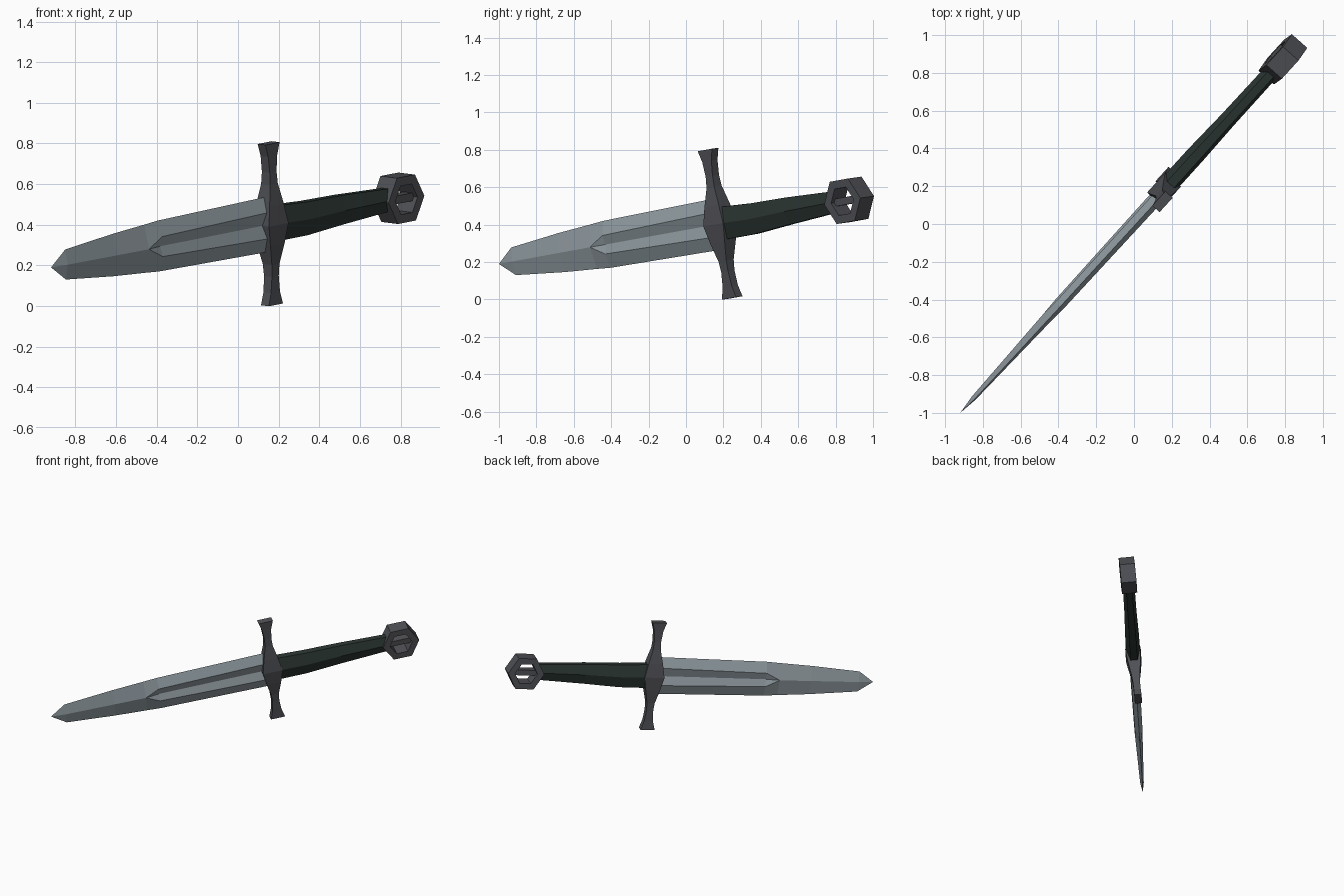
import bpy, bmesh, math
from mathutils import Vector

if "Cube" in bpy.data.objects:
    bpy.data.objects.remove(bpy.data.objects["Cube"])

# Dagger frame: u runs tip to pommel, w across the blade width, n through its thickness
TIP = Vector((-0.92, -1.0, 0.19))
U = Vector((0.668, 0.732, 0.133)).normalized()
W = Vector((-0.021, -0.161, 0.987))
W = (W - U * W.dot(U)).normalized()
N = U.cross(W)


def material(name, rgb):
    m = bpy.data.materials.new(name)
    m.diffuse_color = (*rgb, 1)
    m.use_nodes = True
    m.node_tree.nodes["Principled BSDF"].inputs["Base Color"].default_value = m.diffuse_color
    return m


STEEL = material("blade_steel", (0.29, 0.34, 0.37))
IRON = material("dark_iron", (0.08, 0.082, 0.093))
LEATHER = material("dark_green_leather", (0.024, 0.036, 0.032))


def loft(name, sections, mat, closed=False):
    """Bridge equal-length loops of (s, w, n) points; cap the ends unless closed."""
    bm = bmesh.new()
    loops = [[bm.verts.new(TIP + U * s + W * w + N * n) for s, w, n in sec]
             for sec in sections]
    pairs = list(zip(loops, loops[1:]))
    if closed:
        pairs.append((loops[-1], loops[0]))
    else:
        bm.faces.new(loops[0])
        bm.faces.new(loops[-1])
    k = len(loops[0])
    for a, b in pairs:
        for i in range(k):
            j = (i + 1) % k
            bm.faces.new((a[i], a[j], b[j], b[i]))
    bmesh.ops.remove_doubles(bm, verts=bm.verts, dist=0.0005)
    bmesh.ops.recalc_face_normals(bm, faces=bm.faces)
    me = bpy.data.meshes.new(name)
    bm.to_mesh(me)
    bm.free()
    me.materials.append(mat)
    ob = bpy.data.objects.new(name, me)
    bpy.context.collection.objects.link(ob)
    return ob


# Blade: station, half width, groove half width, ridge height, centre height
def blade_section(s, hw, g, ridge, mid):
    return [(s, hw, 0), (s, g, ridge), (s, 0, mid), (s, -g, ridge),
            (s, -hw, 0), (s, -g, -ridge), (s, 0, -mid), (s, g, -ridge)]


loft("blade", [blade_section(*r) for r in (
    (0.0, 0.0, 0.0, 0.0, 0.0),
    (0.107, 0.075, 0.0, 0.013, 0.013),
    (0.46, 0.106, 0.0, 0.022, 0.022),
    (0.69, 0.12, 0.0, 0.028, 0.028),
    (0.79, 0.127, 0.05, 0.028, 0.012),
    (1.61, 0.138, 0.066, 0.032, 0.012))], STEEL)

# Crossguard: height, half length, half thickness, mirrored about the blade axis
half = [(0.0, 0.072, 0.056), (0.10, 0.052, 0.045), (0.20, 0.028, 0.03),
        (0.26, 0.025, 0.026), (0.34, 0.033, 0.025), (0.402, 0.052, 0.026)]
rows = [(-w, a, b) for w, a, b in reversed(half[1:])] + half
C = 1.615
loft("crossguard", [[(C - a, w, -b), (C + a, w, -b), (C + a, w, b), (C - a, w, b)]
                    for w, a, b in rows], IRON)


# Grip: six-sided tapering handle
def grip_section(s, c, hw, hn):
    return [(s, c + hw, hn / 2), (s, c, hn), (s, c - hw, hn / 2),
            (s, c - hw, -hn / 2), (s, c, -hn), (s, c + hw, -hn / 2)]


loft("grip", [grip_section(*r) for r in (
    (1.65, 0.0, 0.088, 0.05), (1.86, -0.005, 0.083, 0.05),
    (2.12, 0.002, 0.073, 0.044), (2.47, 0.005, 0.057, 0.042))], LEATHER)


# Pommel: hexagonal ring with a bar across the opening
def hexagon(r, n):
    return [(2.557 + r * math.cos(math.radians(60 * i)),
             r * math.sin(math.radians(60 * i)), n) for i in range(6)]


loft("pommel_ring", [hexagon(0.132, 0.055), hexagon(0.132, -0.055),
                     hexagon(0.082, -0.055), hexagon(0.082, 0.055)], IRON, closed=True)
loft("pommel_bar", [[(s, 0.02, 0.03), (s, -0.02, 0.03), (s, -0.02, -0.03), (s, 0.02, -0.03)]
                    for s in (2.46, 2.655)], IRON)
